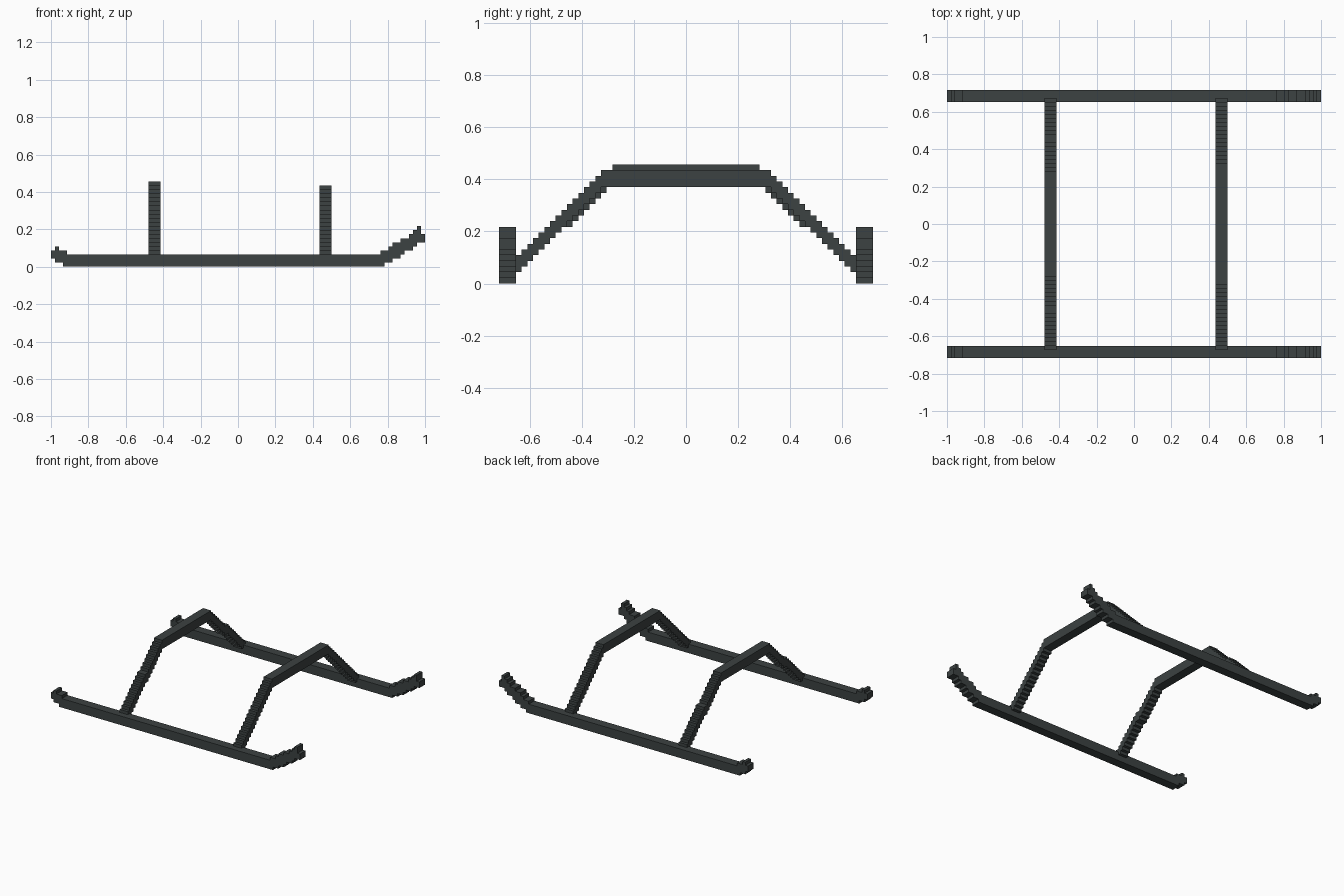
import bpy, bmesh
from mathutils import Vector

if "Cube" in bpy.data.objects:
    bpy.data.objects.remove(bpy.data.objects["Cube"])

U = 2 / 92  # one stair step

mat = bpy.data.materials.new("dark slate")
mat.diffuse_color = (0.045, 0.054, 0.054, 1)
mat.use_nodes = True
mat.node_tree.nodes["Principled BSDF"].inputs["Base Color"].default_value = mat.diffuse_color


def stepped_bar(name, cols, axis, start, width):
    """Extrude a stepped side profile. cols: (first, last, bottom, top) in steps."""
    low, high = [], []
    for a, b, z0, z1 in cols:
        low += [(a, z0), (b, z0)]
        high += [(a, z1), (b, z1)]
    pts = []
    for p in low + high[::-1]:
        if not pts or p != pts[-1]:
            pts.append(p)
    # drop points lying on a straight run
    n = len(pts)
    pts = [p for i, p in enumerate(pts)
           if not any(pts[i - 1][k] == p[k] == pts[(i + 1) % n][k] for k in (0, 1))]

    def place(h, z, d):
        return Vector((h, d, z) if axis == 'x' else (d, h, z)) * U

    bm = bmesh.new()
    face = bm.faces.new([bm.verts.new(place(h, z, start)) for h, z in pts])
    ext = bmesh.ops.extrude_face_region(bm, geom=[face])
    moved = [v for v in ext["geom"] if isinstance(v, bmesh.types.BMVert)]
    bmesh.ops.translate(bm, verts=moved, vec=place(0, 0, width))
    bmesh.ops.recalc_face_normals(bm, faces=bm.faces)
    me = bpy.data.meshes.new(name)
    bm.to_mesh(me)
    bm.free()
    me.materials.append(mat)
    ob = bpy.data.objects.new(name, me)
    bpy.context.collection.objects.link(ob)
    return ob


# Runners: short upturned tail, long flat run, rising nose
tail = [(2, 4), (1, 5), (1, 4), (0, 4)]
nose = [(0, 4), (1, 4), (1, 5), (2, 6), (2, 6), (3, 7), (4, 7), (4, 8), (5, 9), (6, 10), (6, 8)]
runner = [(-46 + i, -45 + i, *c) for i, c in enumerate(tail)]
runner.append((-42, 35, 0, 3))
runner += [(35 + i, 36 + i, *c) for i, c in enumerate(nose)]
stepped_bar("left_runner", runner, 'x', 30, 3)
stepped_bar("right_runner", runner, 'x', -33, 3)


# Cross tubes: flat centre with stepped legs down to the runners
def cross_tube(name, x, half, z):
    legs = []
    for c in range(half, 31):
        b = round(1 + (z - 1) * (30 - c) / (31 - half))
        legs.append((c, c + 1, b, b + 3))
    cols = [(-b, -a, z0, z1) for a, b, z0, z1 in legs[::-1]]
    cols += [(-half, half, z, z + 3)] + legs
    stepped_bar(name, cols, 'y', x, 3)


cross_tube("front_cross_tube", 20, 15, 17)
cross_tube("rear_cross_tube", -22, 13, 18)
